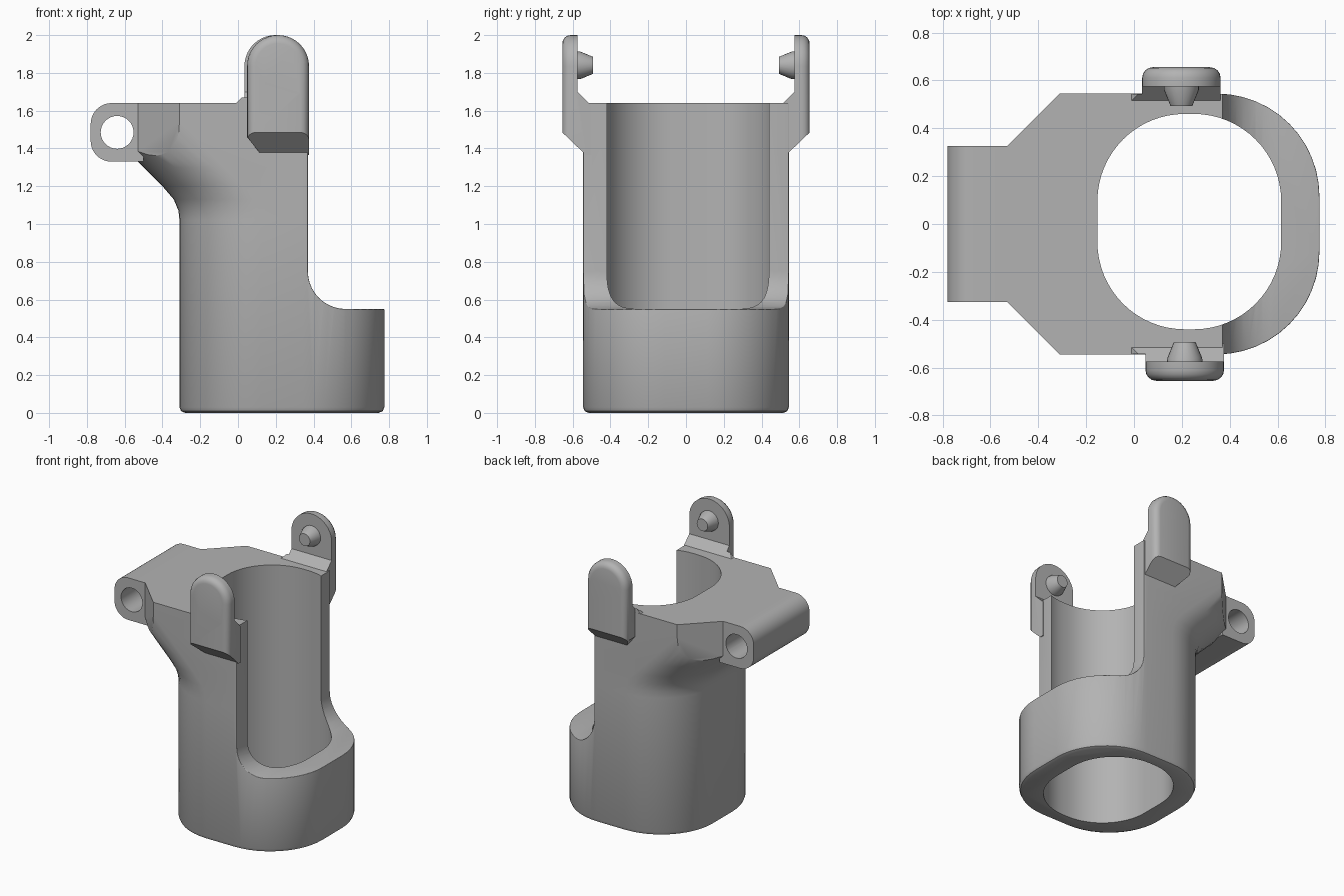
import bpy, bmesh
from math import sin, cos, pi, radians
from mathutils import Vector

if "Cube" in bpy.data.objects:
    bpy.data.objects.remove(bpy.data.objects["Cube"])

grey = bpy.data.materials.new("plain grey")
grey.use_nodes = True
colour = (0.45, 0.45, 0.45, 1)
grey.diffuse_color = colour
grey.node_tree.nodes["Principled BSDF"].inputs["Base Color"].default_value = colour


def arc(cx, cy, r, start, end, n=10):
    angles = [radians(start + (end - start) * i / n) for i in range(n + 1)]
    return [(cx + r * cos(a), cy + r * sin(a)) for a in angles]


def rounded_rect(x0, x1, half, r, n=12):
    return (arc(x1 - r, half - r, r, 0, 90, n) + arc(x0 + r, half - r, r, 90, 180, n)
            + arc(x0 + r, r - half, r, 180, 270, n) + arc(x1 - r, r - half, r, 270, 360, n))


def finish(name, bm):
    bmesh.ops.recalc_face_normals(bm, faces=bm.faces)
    mesh = bpy.data.meshes.new(name)
    bm.to_mesh(mesh)
    bm.free()
    mesh.materials.append(grey)
    ob = bpy.data.objects.new(name, mesh)
    bpy.context.collection.objects.link(ob)
    return ob


def loft(name, rings):
    """Skin a stack of equal-sized rings and cap both ends."""
    bm = bmesh.new()
    rows = [[bm.verts.new(p) for p in ring] for ring in rings]
    for a, b in zip(rows, rows[1:]):
        for i in range(len(a)):
            j = (i + 1) % len(a)
            bm.faces.new((a[i], a[j], b[j], b[i]))
    bm.faces.new(rows[0])
    bm.faces.new(rows[-1])
    return finish(name, bm)


def prism(name, outline, axis, lo, hi):
    """Extrude a 2D outline along the given axis."""
    def place(p, d):
        c = list(p)
        c.insert("xyz".index(axis), d)
        return c
    return loft(name, [[place(p, d) for p in outline] for d in (lo, hi)])


def combine(ob, other, operation):
    mod = ob.modifiers.new("cut", "BOOLEAN")
    mod.object, mod.operation, mod.solver = other, operation, "EXACT"
    mesh = bpy.data.meshes.new_from_object(
        ob.evaluated_get(bpy.context.evaluated_depsgraph_get()))
    ob.modifiers.clear()
    ob.data = mesh
    bpy.data.objects.remove(other)


def round_edges(ob, chosen, width, segments=4):
    bm = bmesh.new()
    bm.from_mesh(ob.data)
    bmesh.ops.bevel(bm, geom=[e for e in bm.edges if chosen(e)], offset=width,
                    segments=segments, profile=0.5, affect="EDGES", clamp_overlap=True)
    bm.to_mesh(ob.data)
    bm.free()


def smooth(ob):
    bpy.ops.object.select_all(action="DESELECT")
    ob.select_set(True)
    bpy.context.view_layer.objects.active = ob
    bpy.ops.object.shade_smooth_by_angle(angle=radians(32))


# Sleeve: rounded-square column that flares out to the left near the top
LEFT, RIGHT, HALF, TOP = -0.31, 0.775, 0.545, 1.64
sections = [(0, LEFT, 0.03), (0.009, LEFT, 0.009), (0.03, LEFT, 0), (1.02, LEFT, 0),
            (1.07, -0.315, 0), (1.13, -0.34, 0), (1.2, -0.4, 0), (1.3, -0.5, 0),
            (TOP, -0.84, 0)]
body = loft("sleeve_body", [
    [(x, y, z) for x, y in rounded_rect(left + d, RIGHT - d, HALF - d, 0.43 - d)]
    for z, left, d in sections])

# Trim the flare to the angled shoulders
plan = [(-0.57, -0.325), (-0.53, -0.325), (-0.13, -0.725), (1, -0.725),
        (1, 0.725), (-0.13, 0.725), (-0.53, 0.325), (-0.57, 0.325)]
combine(body, prism("trim", plan, "z", -0.5, 2.5), "INTERSECT")

# Open the upper right side, with a curved step down to the low rim
opening = [(0.37, 2.2)] + arc(0.57, 0.75, 0.2, 180, 270) + [(1.2, 0.55), (1.2, 2.2)]
combine(body, prism("opening", opening, "y", -1, 1), "DIFFERENCE")


def on_opening(v):
    x, z = v.co.x, v.co.z
    if z < 0.549 or x < 0.369:
        return False
    if x < 0.5701 and z < 0.7501:
        return abs((Vector((x, z)) - Vector((0.57, 0.75))).length - 0.2) < 0.004
    return abs(x - 0.37) < 0.002 or abs(z - 0.55) < 0.002


def opening_edge(e):
    if len(e.link_faces) != 2 or not all(on_opening(v) for v in e.verts):
        return False
    return e.calc_face_angle(0) > radians(50) and min(v.co.z for v in e.verts) < TOP - 0.01


round_edges(body, opening_edge, 0.035)

# Bore through the full height
bore = rounded_rect(-0.153, 0.615, 0.45, 0.365, 16)
combine(body, prism("bore", [(x, y + 0.01) for x, y in bore], "z", -1, 3), "DIFFERENCE")

# Hinge lug with a pin hole
lug_outline = ([(-0.5, 1.33), (-0.5, TOP)] + arc(-0.67, 1.53, 0.11, 90, 180)
               + arc(-0.67, 1.44, 0.11, 180, 270))
combine(body, prism("lug", lug_outline, "y", -0.325, 0.325), "UNION")
pin = arc(-0.64, 1.485, 0.087, 0, 348.75, 31)
combine(body, prism("pin", pin, "y", -1, 1), "DIFFERENCE")
smooth(body)

# Side view of an ear: sloped foot outside, sloped shoulder inside
ear_side = [(0.655, 2.1), (0.655, 1.485), (0.53, 1.365), (0.5, 1.365),
            (0.5, 1.625), (0.575, 1.70), (0.575, 2.1)]

for name, side, cx in (("front", -1, 0.212), ("back", 1, 0.198)):
    r = 0.164
    outline = (arc(cx, 2 - r, r, 0, 180, 20)
               + [(cx - r, 1.46), (cx - r + 0.08, 1.36), (cx - r + 0.08, 1.3), (cx + r, 1.3)])
    profile = [(side * y, z) for y, z in ear_side]
    ear = prism(name + "_ear", outline, "y", side * 0.45, side * 0.655)
    round_edges(ear, lambda e: all(abs(v.co.y) > 0.65 for v in e.verts), 0.045)
    combine(ear, prism("side", profile, "x", -1, 1), "INTERSECT")
    smooth(ear)

    # Small gusset beside the ear
    wedge = [(-0.03, 1.62), (0.1, 1.62), (0.1, 1.75)]
    gusset = prism(name + "_gusset", wedge, "y", side * 0.45, side * 0.544)
    combine(gusset, prism("side", profile, "x", -1, 1), "INTERSECT")

    # Tapered peg pointing inward
    peg = loft(name + "_peg", [[(x, side * y, z) for x, z in arc(cx, 1.84, pr, 0, 345, 23)]
                               for y, pr in ((0.6, 0.075), (0.56, 0.073), (0.492, 0.045))])
    smooth(peg)
